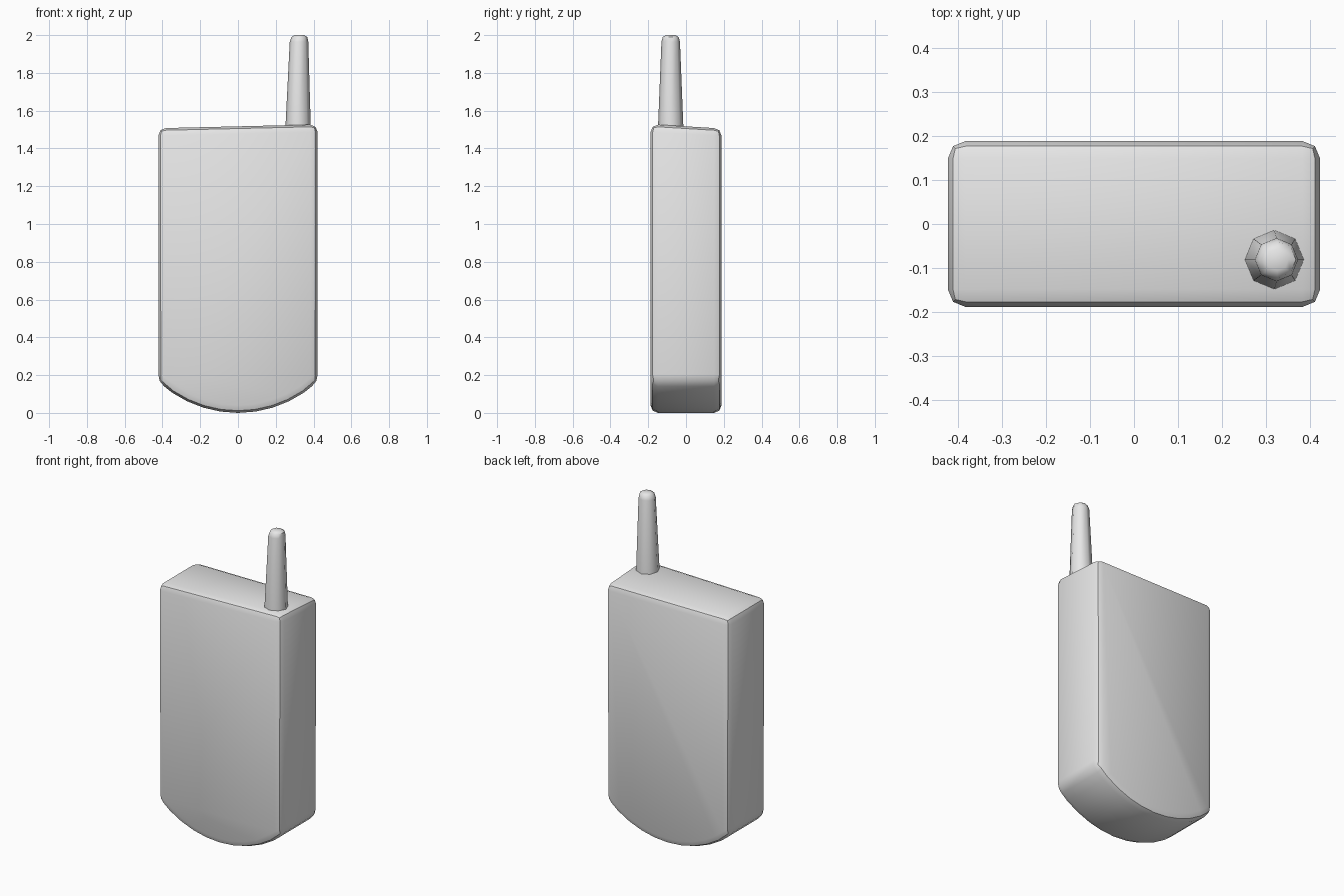
import bpy, bmesh, math
from mathutils import Vector

cube = bpy.data.objects.get("Cube")
if cube:
    bpy.data.objects.remove(cube, do_unlink=True)

grey = bpy.data.materials.new("plain_grey")
grey.use_nodes = True
colour = (0.8, 0.8, 0.8, 1)
grey.diffuse_color = colour
grey.node_tree.nodes["Principled BSDF"].inputs["Base Color"].default_value = colour


def make_object(name, bm, angle):
    """Turn a bmesh into a grey object with angle-limited smoothing."""
    bmesh.ops.recalc_face_normals(bm, faces=bm.faces)
    mesh = bpy.data.meshes.new(name)
    bm.to_mesh(mesh)
    bm.free()
    mesh.materials.append(grey)
    obj = bpy.data.objects.new(name, mesh)
    bpy.context.collection.objects.link(obj)
    bpy.ops.object.select_all(action="DESELECT")
    obj.select_set(True)
    bpy.context.view_layer.objects.active = obj
    bpy.ops.object.shade_smooth_by_angle(angle=math.radians(angle))
    return obj


# Handset body: flat sides and top, shallow curved bottom
half_w, half_d, rise, top = 0.422, 0.188, 0.165, 1.508
radius = (half_w ** 2 + rise ** 2) / (2 * rise)
sweep = math.asin(half_w / radius)
steps = 10
profile = [(-half_w, top)]
for i in range(steps + 1):
    a = sweep * (2 * i / steps - 1)
    profile.append((radius * math.sin(a), radius * (1 - math.cos(a))))
profile.append((half_w, top))

bm = bmesh.new()
front = bm.faces.new([bm.verts.new((x, -half_d, z)) for x, z in profile])
back = bmesh.ops.extrude_face_region(bm, geom=[front], use_keep_orig=True)["geom"]
bmesh.ops.translate(bm, vec=(0, 2 * half_d, 0),
                    verts=[v for v in back if isinstance(v, bmesh.types.BMVert)])
bmesh.ops.recalc_face_normals(bm, faces=bm.faces)
edges = [e for e in bm.edges if e.calc_face_angle(0) > math.radians(30)]
bmesh.ops.bevel(bm, geom=edges, offset=0.04, segments=2, profile=0.5,
                affect="EDGES", clamp_overlap=True)

# Lift the top towards the corner that carries the antenna
for v in bm.verts:
    if v.co.z > 1.3 and v.co.x > 0 and v.co.y < 0:
        v.co.z += 0.018
make_object("handset_body", bm, 30)

# Antenna: tapered octagonal rod with a chamfered tip
sections = [((0.318, -0.081, 1.49), 0.068), ((0.323, -0.081, 1.965), 0.049),
            ((0.325, -0.081, 1.99), 0.042), ((0.325, -0.081, 2.0), 0.025)]
sides = 8
bm = bmesh.new()
rings = []
for centre, r in sections:
    angles = [math.tau * k / sides for k in range(sides)]
    rings.append([bm.verts.new(Vector(centre) + Vector((math.cos(a), math.sin(a), 0)) * r)
                  for a in angles])
for low, high in zip(rings, rings[1:]):
    for k in range(sides):
        n = (k + 1) % sides
        bm.faces.new((low[k], low[n], high[n], high[k]))
bm.faces.new(rings[0])
bm.faces.new(rings[-1])
make_object("antenna", bm, 46)
